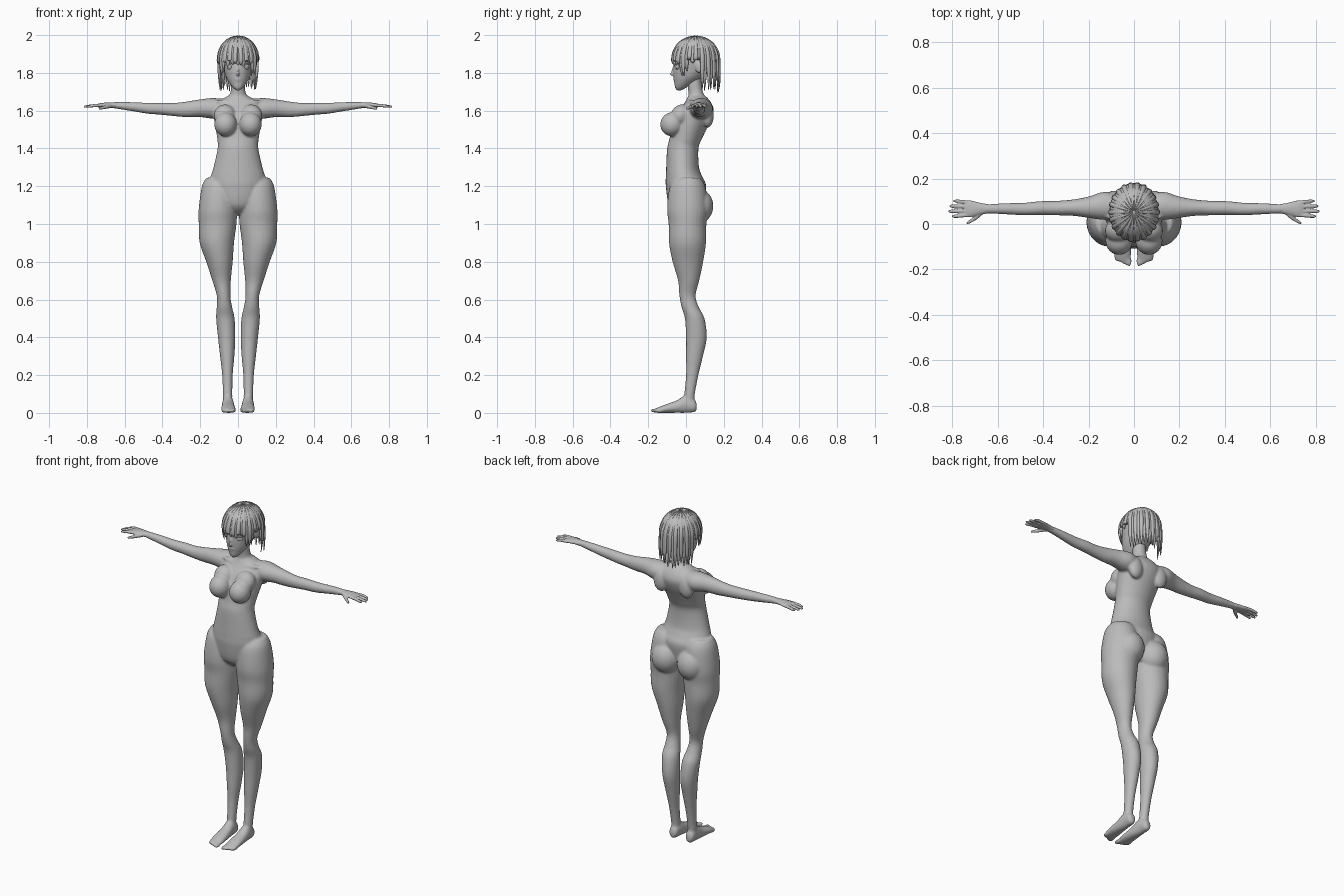
import bpy, bmesh, math, random
from mathutils import Vector, Matrix

random.seed(4)
grey = bpy.data.materials.new("plain grey")
grey.diffuse_color = (0.5, 0.5, 0.5, 1)


def finish(name, bm, voxel=0, smooth=0, mirror=False):
    """Turn a bmesh into a smooth-shaded object, optionally fused by remeshing."""
    bmesh.ops.recalc_face_normals(bm, faces=bm.faces)
    me = bpy.data.meshes.new(name)
    bm.to_mesh(me)
    bm.free()
    me.materials.append(grey)
    for p in me.polygons:
        p.use_smooth = True
    ob = bpy.data.objects.new(name, me)
    bpy.context.collection.objects.link(ob)
    if voxel:
        m = ob.modifiers.new("fuse", 'REMESH')
        m.mode = 'VOXEL'
        m.voxel_size = voxel
        m.use_smooth_shade = True
    if smooth:
        m = ob.modifiers.new("soften", 'SMOOTH')
        m.factor, m.iterations = 0.5, smooth
    if mirror:
        ob.modifiers.new("mirror", 'MIRROR')
    return ob


def skin(bm, rings):
    """Join rings of points into a closed tube."""
    loops = [[bm.verts.new(p) for p in r] for r in rings]
    n = len(loops[0])
    for a, b in zip(loops, loops[1:]):
        for i in range(n):
            bm.faces.new((a[i], a[(i + 1) % n], b[(i + 1) % n], b[i]))
    bm.faces.new(loops[0])
    bm.faces.new(loops[-1][::-1])


def spline(rows, steps=4):
    out = []
    for i in range(len(rows) - 1):
        p0, p1, p2, p3 = (rows[max(0, min(len(rows) - 1, i + k))] for k in (-1, 0, 1, 2))
        for s in range(steps):
            t = s / steps
            out.append([0.5 * (2 * b + (c - a) * t + (2 * a - 5 * b + 4 * c - d) * t * t
                               + (3 * b - a - 3 * c + d) * t ** 3)
                        for a, b, c, d in zip(p0, p1, p2, p3)])
    return out + [list(rows[-1])]


def loft(bm, axis, rows, side=1, n=28):
    """Rows hold: position on the axis, two centre values, two radii."""
    rings = []
    for p, c1, c2, r1, r2 in spline(rows):
        ring = []
        for k in range(n):
            a = 2 * math.pi * k / n
            u, v = c1 + max(r1, .002) * math.cos(a), c2 + max(r2, .002) * math.sin(a)
            x, y, z = {'x': (p, u, v), 'y': (u, p, v), 'z': (u, v, p)}[axis]
            ring.append((side * x, y, z))
        rings.append(ring)
    skin(bm, rings)


def ball(bm, c, r, tilt=0, side=1, turn=0):
    m = (Matrix.Translation((side * c[0], c[1], c[2])) @ Matrix.Rotation(tilt, 4, 'X')
         @ Matrix.Rotation(side * turn, 4, 'Z') @ Matrix.Diagonal((*r, 1)))
    bmesh.ops.create_uvsphere(bm, u_segments=24, v_segments=16, radius=1, matrix=m)


# Body: torso, arms, legs and feet fused into one skin
bm = bmesh.new()
loft(bm, 'z', [(1.05, 0, .01, .04, .05), (1.10, 0, 0, .12, .09), (1.2, 0, 0, .15, .107),
               (1.25, 0, -.01, .145, .097), (1.3, 0, -.018, .130, .087), (1.4, 0, -.017, .108, .083),
               (1.45, 0, -.002, .110, .086), (1.5, 0, .015, .118, .093), (1.55, 0, .035, .127, .098),
               (1.6, 0, .055, .135, .092), (1.64, 0, .063, .12, .072), (1.67, 0, .06, .07, .052),
               (1.69, 0, .053, .042, .040), (1.76, 0, .042, .036, .037), (1.81, 0, .045, .036, .037)])
for s in (1, -1):
    # Arm
    loft(bm, 'x', [(.06, .075, 1.61, .05, .05), (.13, .08, 1.612, .062, .055), (.2, .074, 1.613, .047, .047),
                   (.27, .072, 1.607, .036, .042), (.34, .07, 1.606, .032, .035), (.41, .07, 1.610, .031, .032),
                   (.48, .066, 1.613, .028, .029), (.56, .067, 1.621, .025, .024), (.64, .067, 1.628, .021, .018),
                   (.675, .067, 1.629, .022, .014)], s)
    # Leg
    loft(bm, 'z', [(1.245, .10, .01, .068, .065), (1.21, .10, .008, .088, .09), (1.15, .103, .008, .097, .103),
                   (1.07, .107, .008, .102, .108), (1.0, .108, .008, .100, .1), (.9, .112, .008, .091, .098),
                   (.8, .098, .010, .070, .081), (.7, .087, .014, .049, .056), (.62, .076, .008, .036, .043),
                   (.56, .072, .022, .041, .046), (.5, .067, .046, .049, .052), (.4, .060, .055, .046, .055),
                   (.3, .057, .045, .038, .045), (.2, .056, .033, .028, .033), (.1, .055, .019, .025, .028),
                   (.04, .054, .015, .025, .028)], s)
    # Foot and toes
    loft(bm, 'y', [(.057, .054, .03, .012, .015), (.045, .054, .038, .025, .034), (0, .053, .047, .030, .047),
                   (-.05, .052, .033, .034, .033), (-.11, .051, .022, .039, .022), (-.15, .049, .014, .036, .014),
                   (-.165, .047, .012, .030, .010)], s)
    for i in range(5):
        ball(bm, (.021 + .0148 * i, -.163 + .006 * i, .012), (.0105 - .0008 * i, .027 - .001 * i, .011), 0, s)
    # Chest and seat volumes
    ball(bm, (.066, -.074, 1.528), (.060, .062, .064), -.35, s)
    ball(bm, (.070, -.030, 1.575), (.058, .050, .060), -.5, s)
    ball(bm, (.085, .058, 1.095), (.085, .087, .095), 0, s)
    # Collar bone and shoulder blade
    ball(bm, (.075, .02, 1.648), (.055, .012, .010), 0, s, .3)
    ball(bm, (.085, .115, 1.575), (.045, .032, .065), 0, s)
finish("body", bm, .006, 8)

# Hands
bm = bmesh.new()
loft(bm, 'x', [(.64, .067, 1.628, .020, .016), (.68, .067, 1.630, .027, .014), (.72, .067, 1.629, .037, .012),
               (.745, .067, 1.627, .037, .009)])
for y0, y1, tip in ((.040, .034, .802), (.058, .056, .818), (.076, .079, .812), (.095, .101, .795)):
    loft(bm, 'x', [(.725, y0, 1.628, .008, .008), (.76, (y0 + y1) / 2, 1.627, .0088, .0085),
                   (tip - .012, y1, 1.622, .0075, .007), (tip, y1, 1.620, .004, .003)], n=12)
loft(bm, 'x', [(.665, .055, 1.627, .012, .010), (.69, .035, 1.622, .013, .011), (.715, .016, 1.616, .009, .009),
               (.732, .006, 1.612, .007, .007), (.738, .003, 1.611, .003, .003)], n=14)
finish("hand", bm, .0035, 2, True)

# Head with nose, lips and ears
bm = bmesh.new()
loft(bm, 'z', [(1.708, 0, -.036, .010, .012), (1.722, 0, -.028, .027, .030), (1.75, 0, -.008, .048, .054),
               (1.78, 0, .012, .064, .078), (1.82, 0, .030, .075, .098), (1.88, 0, .042, .084, .106),
               (1.93, 0, .045, .075, .095), (1.965, 0, .045, .045, .06), (1.98, 0, .045, .01, .01)])
ball(bm, (0, -.068, 1.796), (.008, .017, .011), .3)
ball(bm, (0, -.066, 1.815), (.006, .010, .022), -.25)
ball(bm, (0, -.058, 1.766), (.020, .010, .005))
ball(bm, (0, -.054, 1.756), (.016, .011, .006))
for s in (1, -1):
    ball(bm, (.080, .066, 1.832), (.010, .020, .032), .15, s, -.3)
finish("head", bm, .004, 3)

# Eyes with lids and brows
bm = bmesh.new()
ball(bm, (.042, -.046, 1.832), (.019, .008, .015), 0, 1, .45)
ball(bm, (.042, -.053, 1.832), (.008, .004, .011), 0, 1, .45)
ball(bm, (.043, -.049, 1.846), (.022, .007, .003), 0, 1, .45)
ball(bm, (.042, -.050, 1.866), (.020, .004, .003), 0, 1, .45)
finish("eye", bm, mirror=True)

# Hair: overlapping locks that radiate from the crown and end in points
bm = bmesh.new()
centre, radii = Vector((0, .052, 1.868)), Vector((.101, .118, .124))
count = 44
for i in range(count):
    a = 2 * math.pi * i / count
    front = abs(math.degrees(math.atan2(math.sin(a), math.cos(a))))   # 0 = front, 180 = back
    if front < 48:
        tip = 1.848
    elif front < 72:
        tip = 1.80
    elif front < 103:
        tip = 1.862
    else:
        tip = 1.715
    tip += random.uniform(-.022, .016)
    out = Vector((math.sin(a), -math.cos(a), 0))
    across = Vector((math.cos(a), math.sin(a), 0))
    lift = 1 + .04 * (i % 2) + random.uniform(0, .02)
    path = []
    for k in range(10):
        t = math.radians(4 + 86 * k / 9)
        path.append((math.sin(t), centre.z + radii.z * math.cos(t) * (1 + (lift - 1) * .6), math.sin(t)))
    drop = centre.z - tip
    for k in range(1, 8):
        f = k / 7
        path.append((1 + (.06 if front > 120 else -.03) * f * min(1, drop / .1) - .05 * f ** 4,
                     centre.z - drop * f, 1 - .9 * f ** 2))
    rings = []
    for r, z, w in path:
        mid = Vector((out.x * radii.x * r * lift, centre.y + out.y * radii.y * r * lift, z))
        nrm = (out * r + Vector((0, 0, max(0, (z - centre.z) / radii.z)))).normalized()
        half, thick = .0115 * w + .0006, .007 * w + .0006
        rings.append([mid + across * half * math.cos(q) + nrm * thick * math.sin(q)
                      for q in (2 * math.pi * j / 10 for j in range(10))])
    skin(bm, rings)
ball(bm, (0, .052, 1.915), (.097, .113, .078))
finish("hair", bm)
